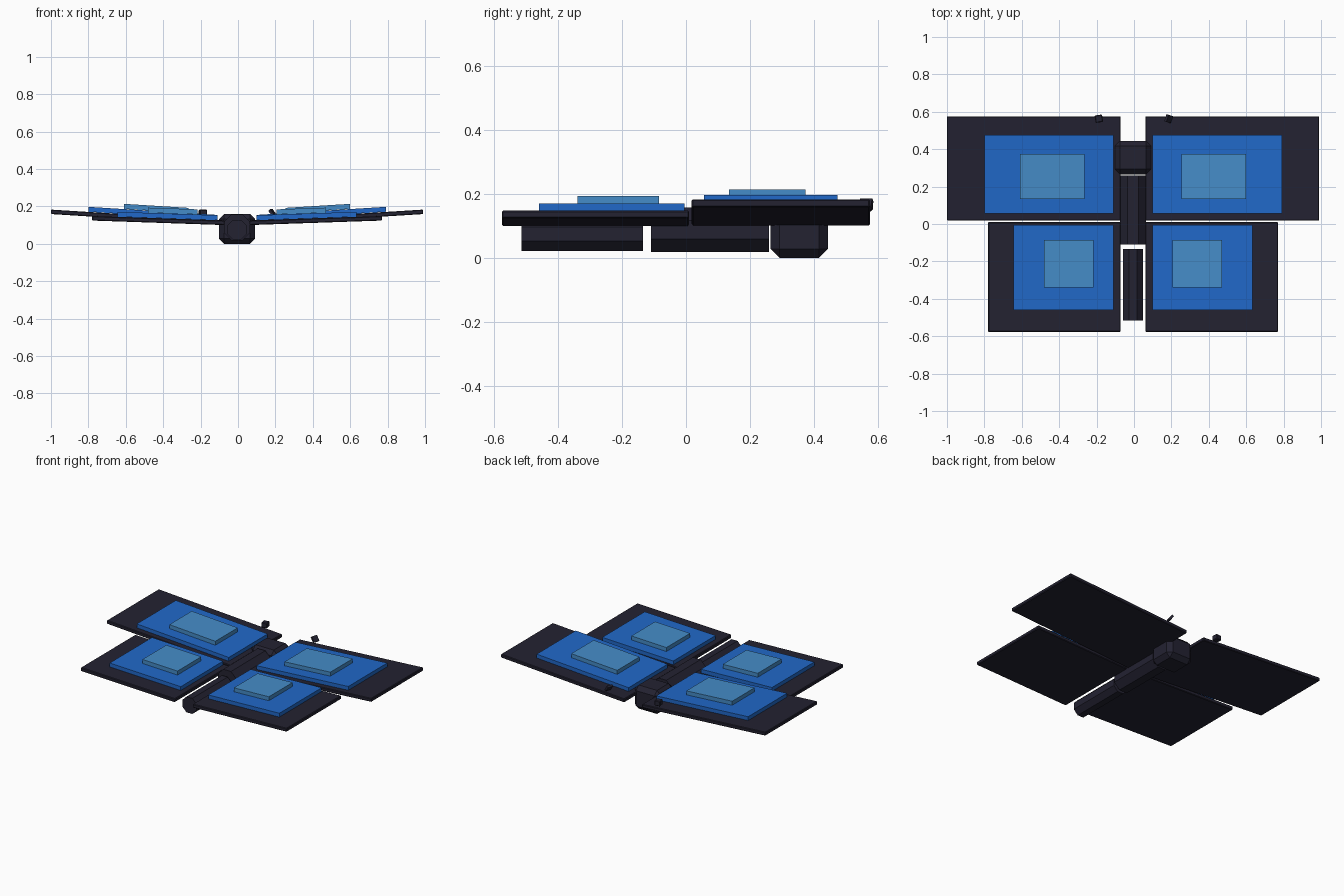
import bpy
import bmesh
import math
from mathutils import Matrix, Vector

cube = bpy.data.objects.get("Cube")
if cube:
    bpy.data.objects.remove(cube, do_unlink=True)

CENTRE = -0.005  # the body axis sits slightly off the middle


def material(name, rgb):
    mat = bpy.data.materials.new(name)
    mat.use_nodes = True
    mat.diffuse_color = (*rgb, 1)
    bsdf = mat.node_tree.nodes["Principled BSDF"]
    bsdf.inputs["Base Color"].default_value = (*rgb, 1)
    bsdf.inputs["Roughness"].default_value = 0.7
    return mat


DARK = material("dark_indigo", (0.017, 0.016, 0.031))
BLUE = material("bright_blue", (0.015, 0.14, 0.58))
PALE = material("pale_blue", (0.06, 0.265, 0.58))


def finish(bm, name, mat, bevel=0):
    bmesh.ops.recalc_face_normals(bm, faces=bm.faces)
    mesh = bpy.data.meshes.new(name)
    bm.to_mesh(mesh)
    bm.free()
    mesh.materials.append(mat)
    obj = bpy.data.objects.new(name, mesh)
    bpy.context.collection.objects.link(obj)
    if bevel:
        mod = obj.modifiers.new("Chamfer", "BEVEL")
        mod.width = bevel
        mod.segments = 1
    return obj


def box(name, mat, centre, size, turn=Matrix(), bevel=0):
    bm = bmesh.new()
    bmesh.ops.create_cube(bm, size=1)
    bm.transform(Matrix.Translation(centre) @ turn @ Matrix.Diagonal((*size, 1)))
    return finish(bm, name, mat, bevel)


def slab(name, mat, side, xs, ys, top, slope, thick, bevel=0):
    """Thin plate that rises away from the body."""
    bm = bmesh.new()
    bmesh.ops.create_cube(bm, size=1)
    for v in bm.verts:
        x = xs[1] if v.co.x > 0 else xs[0]
        z = top + slope * x - (thick if v.co.z < 0 else 0)
        v.co = (CENTRE + side * x, ys[1] if v.co.y > 0 else ys[0], z)
    return finish(bm, name, mat, bevel)


def segment(name, radius, ys, z):
    """Eight-sided body segment lying along y with a flat underside."""
    bm = bmesh.new()
    bmesh.ops.create_cone(bm, cap_ends=True, segments=8,
                          radius1=radius / math.cos(math.pi / 8),
                          radius2=radius / math.cos(math.pi / 8),
                          depth=ys[1] - ys[0])
    bm.transform(Matrix.Translation((CENTRE, sum(ys) / 2, z))
                 @ Matrix.Rotation(math.pi / 2, 4, "X")
                 @ Matrix.Rotation(math.pi / 8, 4, "Z"))
    return finish(bm, name, DARK)


# Body: abdomen, thorax and chamfered head
segment("abdomen", 0.053, (-0.515, -0.135), 0.075)
segment("thorax", 0.07, (-0.11, 0.26), 0.088)
box("head", DARK, (CENTRE, 0.355, 0.08), (0.194, 0.18, 0.16), bevel=0.028)

# Wings with stacked coloured panels, same on both sides
for side, label in ((1, "left"), (-1, "right")):
    slab(label + "_upper_wing", DARK, side, (0.066, 0.995), (0.018, 0.576),
         0.121, 0.0624, 0.024, 0.004)
    slab(label + "_upper_panel", BLUE, side, (0.104, 0.795), (0.056, 0.475),
         0.148, 0.0624, 0.026)
    slab(label + "_upper_spot", PALE, side, (0.26, 0.605), (0.135, 0.375),
         0.176, 0.0624, 0.027)
    slab(label + "_lower_wing", DARK, side, (0.066, 0.775), (-0.577, 0.01),
         0.122, 0.034, 0.024, 0.004)
    slab(label + "_lower_panel", BLUE, side, (0.104, 0.638), (-0.46, -0.005),
         0.149, 0.034, 0.026)
    slab(label + "_lower_spot", PALE, side, (0.212, 0.475), (-0.34, -0.085),
         0.177, 0.034, 0.027)

# Antenna tips: a small cube and a tilted plate
box("right_antenna_tip", DARK, (-0.188, 0.563, 0.165), (0.04, 0.04, 0.035),
    Matrix.Rotation(0.15, 4, "Z"), 0.004)
tilt = Vector((0.75, -0.25, 0.6)).to_track_quat("Z", "Y").to_matrix().to_4x4()
box("left_antenna_tip", DARK, (0.185, 0.563, 0.165), (0.04, 0.04, 0.015), tilt)
